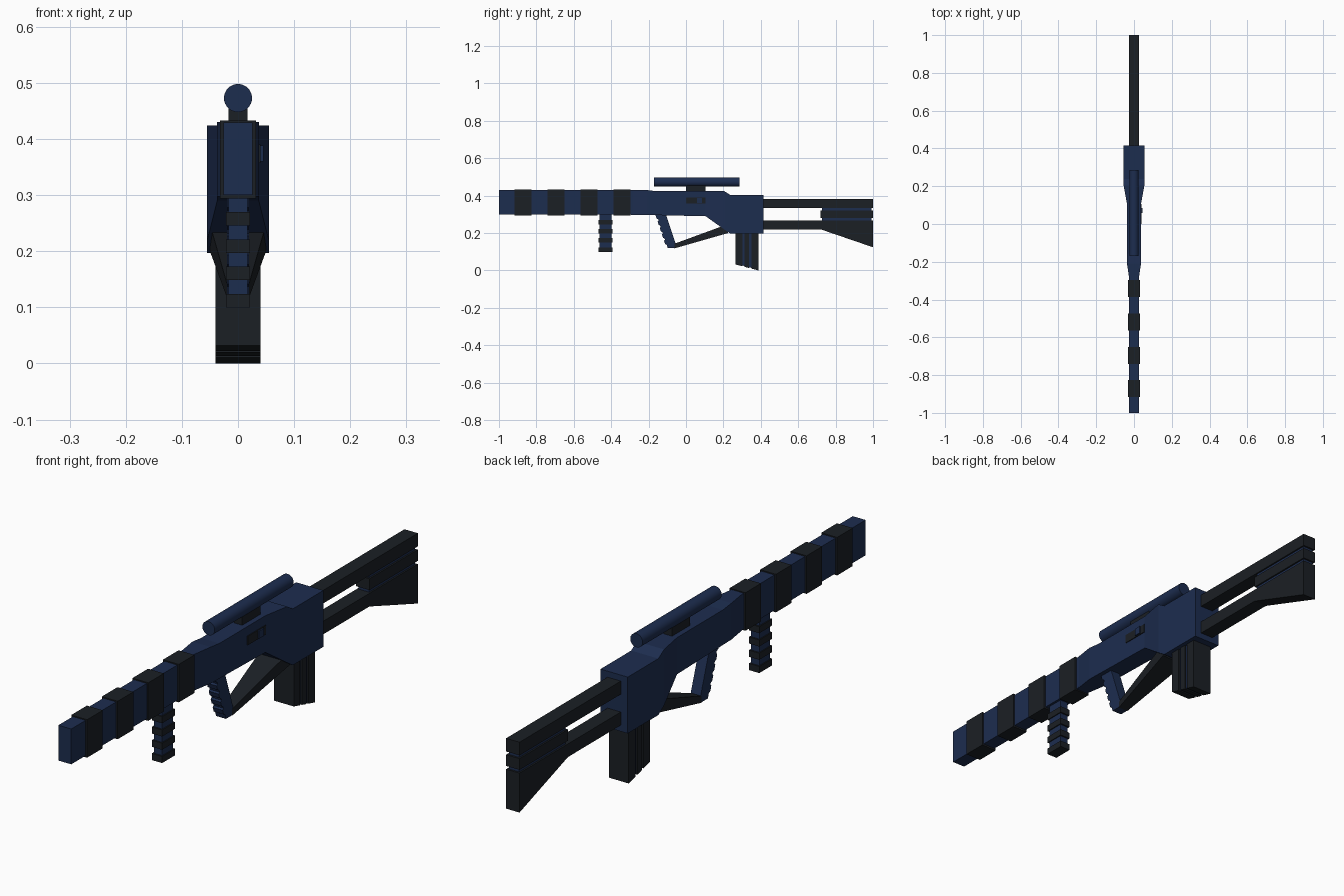
import bpy, bmesh, math

if "Cube" in bpy.data.objects:
    bpy.data.objects.remove(bpy.data.objects["Cube"])


def material(name, rgb):
    m = bpy.data.materials.new(name)
    m.diffuse_color = (*rgb, 1)
    m.use_nodes = True
    m.node_tree.nodes["Principled BSDF"].inputs["Base Color"].default_value = m.diffuse_color
    return m


BLUE = material("navy", (0.012, 0.026, 0.078))
DARK = material("charcoal", (0.011, 0.014, 0.018))


def finish(name, bm, mat):
    bmesh.ops.recalc_face_normals(bm, faces=bm.faces)
    mesh = bpy.data.meshes.new(name)
    bm.to_mesh(mesh)
    bm.free()
    mesh.materials.append(mat)
    ob = bpy.data.objects.new(name, mesh)
    bpy.context.collection.objects.link(ob)
    return ob


def loft(name, sections, mat, cx=0):
    """Skin rectangular sections (y, half width, z low, z high) along y."""
    bm = bmesh.new()
    rings = [[bm.verts.new(p) for p in ((cx - w, y, lo), (cx + w, y, lo),
                                        (cx + w, y, hi), (cx - w, y, hi))]
             for y, w, lo, hi in sections]
    for a, b in zip(rings, rings[1:]):
        for i in range(4):
            j = (i + 1) % 4
            bm.faces.new((a[i], a[j], b[j], b[i]))
    bm.faces.new(rings[0])
    bm.faces.new(rings[-1])
    return finish(name, bm, mat)


def box(name, y0, y1, w, z0, z1, mat, cx=0):
    return loft(name, [(y0, w, z0, z1), (y1, w, z0, z1)], mat, cx)


def prism(name, profile, w, mat):
    """Extrude a side profile (y, z) across x."""
    bm = bmesh.new()
    face = bm.faces.new([bm.verts.new((-w, y, z)) for y, z in profile])
    new = bmesh.ops.extrude_face_region(bm, geom=[face])["geom"]
    verts = [v for v in new if isinstance(v, bmesh.types.BMVert)]
    bmesh.ops.translate(bm, verts=verts, vec=(2 * w, 0, 0))
    return finish(name, bm, mat)


# Barrel shroud with four bands
box("barrel", -1, -0.25, 0.026, 0.30, 0.429, BLUE)
for i in range(4):
    y = -0.917 + i * 0.1765
    box(f"barrel_band_{i + 1}", y, y + 0.09, 0.032, 0.294, 0.433, DARK)

# Receiver
loft("receiver", [(-0.297, 0.024, 0.298, 0.43), (-0.21, 0.037, 0.297, 0.43),
                  (-0.16, 0.037, 0.296, 0.424), (0.105, 0.037, 0.29, 0.424),
                  (0.205, 0.055, 0.219, 0.424), (0.238, 0.055, 0.197, 0.403),
                  (0.415, 0.055, 0.197, 0.403)], BLUE)

# Ejection port and bolt handle on the right side
box("ejection_port", 0.0, 0.105, 0.003, 0.357, 0.39, DARK, cx=0.037)
box("bolt_handle", 0.058, 0.086, 0.005, 0.36, 0.388, BLUE, cx=0.040)

# Foregrip with bands
box("foregrip", -0.462, -0.399, 0.017, 0.105, 0.305, BLUE)
for i in range(4):
    z = 0.10 + i * 0.0485
    box(f"foregrip_band_{i + 1}", -0.468, -0.393, 0.021, z, z + 0.024, DARK)

# Pistol grip with ridged front edge
front = []
for i in range(5):
    for t, out in ((i, 0), (i + 0.15, 0.007), (i + 0.65, 0.007), (i + 0.8, 0)):
        t /= 5
        front.append((-0.158 + 0.057 * t - out, 0.30 - 0.17 * t))
prism("pistol_grip", front + [(-0.098, 0.12), (-0.06, 0.12), (-0.055, 0.143),
                              (-0.108, 0.30)], 0.02, BLUE)

# Guard bar from grip to receiver
loft("guard_bar", [(-0.062, 0.02, 0.118, 0.143), (0.225, 0.05, 0.2, 0.248)], DARK)

# Magazine: dark ribs around a recessed core, slanted base
def base(y):
    return 0.032 * (0.388 - y) / 0.123


for n, y0, y1, w, lift, mat in (("magazine_core", 0.275, 0.38, 0.034, 0.004, BLUE),
                                ("magazine_front_rib", 0.265, 0.302, 0.04, 0, DARK),
                                ("magazine_middle_rib", 0.312, 0.338, 0.04, 0, DARK),
                                ("magazine_rear_rib", 0.349, 0.388, 0.04, 0, DARK)):
    loft(n, [(y, w, base(y) + lift, 0.21) for y in (y0, y1)], mat)

# Stock: two rails, middle rib and blue core showing in the grooves
box("stock_upper_rail", 0.40, 1, 0.027, 0.333, 0.381, DARK)
loft("stock_lower_rail", [(0.40, 0.027, 0.22, 0.268), (0.72, 0.027, 0.22, 0.268),
                          (1, 0.027, 0.124, 0.268)], DARK)
box("stock_middle_rib", 0.72, 1, 0.027, 0.28, 0.321, DARK)
box("stock_core", 0.727, 0.993, 0.021, 0.26, 0.34, BLUE)

# Scope tube and mount
box("scope_mount", 0.0, 0.105, 0.017, 0.415, 0.465, DARK)
bpy.ops.mesh.primitive_cylinder_add(vertices=32, radius=0.025, depth=0.456,
                                    location=(0, 0.058, 0.473),
                                    rotation=(math.pi / 2, 0, 0))
scope = bpy.context.object
scope.name = "scope"
scope.data.materials.append(BLUE)
bpy.ops.object.shade_smooth_by_angle()
